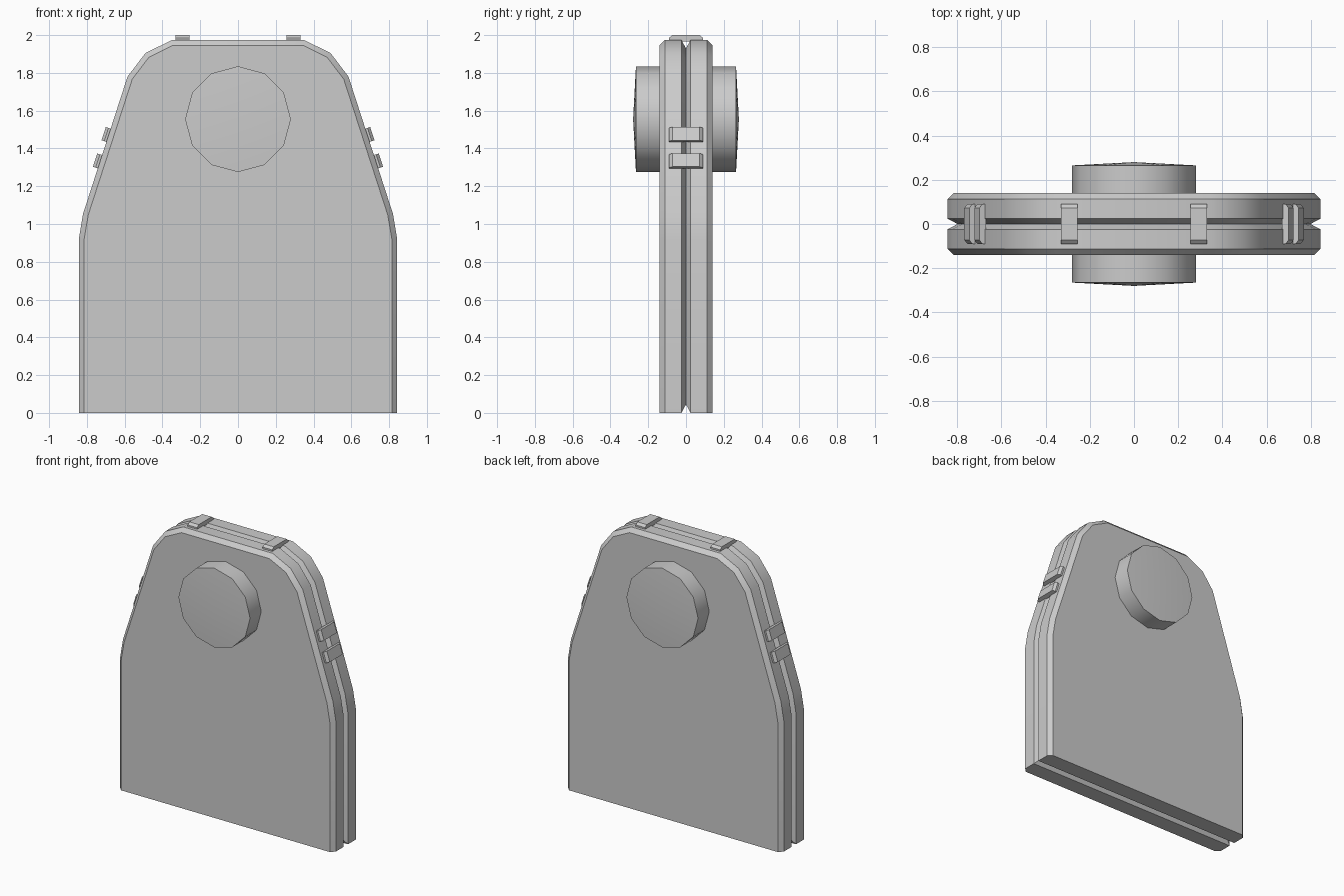
import bpy, bmesh, math
from mathutils import Matrix, Vector

cube = bpy.data.objects.get("Cube")
if cube:
    bpy.data.objects.remove(cube, do_unlink=True)

grey = bpy.data.materials.new("light_grey")
grey.use_nodes = True
COLOUR = (0.6, 0.6, 0.6, 1)
grey.diffuse_color = COLOUR
grey.node_tree.nodes["Principled BSDF"].inputs["Base Color"].default_value = COLOUR


def finish(bm, name):
    """Turn a bmesh into a shaded object."""
    bmesh.ops.recalc_face_normals(bm, faces=bm.faces)
    mesh = bpy.data.meshes.new(name)
    bm.to_mesh(mesh)
    bm.free()
    mesh.materials.append(grey)
    obj = bpy.data.objects.new(name, mesh)
    bpy.context.collection.objects.link(obj)
    bpy.ops.object.select_all(action='DESELECT')
    obj.select_set(True)
    bpy.context.view_layer.objects.active = obj
    bpy.ops.object.shade_smooth_by_angle(angle=math.radians(35))
    return obj


def loft(bm, rings):
    """Skin a list of closed rings and cap both ends."""
    loops = [[bm.verts.new(p) for p in ring] for ring in rings]
    n = len(loops[0])
    for a, b in zip(loops, loops[1:]):
        for i in range(n):
            j = (i + 1) % n
            bm.faces.new((a[i], a[j], b[j], b[i]))
    bm.faces.new(loops[0])
    bm.faces.new(loops[-1])


def inset(points, d):
    """Offset a counter-clockwise outline inward with mitred corners."""
    result = []
    for i, p in enumerate(points):
        a = (p - points[i - 1]).normalized()
        b = (points[(i + 1) % len(points)] - p).normalized()
        na, nb = Vector((-a.y, a.x)), Vector((-b.y, b.x))
        result.append(p + (na + nb) * d / (1 + na.dot(nb)))
    return result


# Slab with chamfered rims and a V groove running round its edge
half = [(0.843, 0), (0.843, 0.92), (0.82, 1.055), (0.585, 1.78), (0.49, 1.905), (0.35, 1.974)]
outline = [Vector(p) for p in half] + [Vector((-x, z)) for x, z in reversed(half)]
RIM, GROOVE = 0.028, 0.045
sections = [(-0.14, RIM), (-0.112, 0), (-0.024, 0), (0, GROOVE), (0.024, 0), (0.112, 0), (0.14, RIM)]
rings = []
for y, depth in sections:
    ring = inset(outline, depth)
    if depth == RIM:  # the base edge is not chamfered
        ring[0].y = ring[-1].y = 0
    rings.append([(p.x, y, p.y) for p in ring])
bm = bmesh.new()
loft(bm, rings)
finish(bm, "body_slab")

# Twelve-sided discs with shallow pointed caps
for name, side in (("front_disc", -1), ("back_disc", 1)):
    bm = bmesh.new()
    circles = []
    for y in (0.135, 0.265):
        circles.append([(0.28 * math.sin(k * math.tau / 12), side * y,
                         1.555 + 0.28 * math.cos(k * math.tau / 12)) for k in range(12)])
    loft(bm, circles)
    bm.faces.ensure_lookup_table()
    cap = bm.faces[-1]
    tip = bmesh.ops.poke(bm, faces=[cap])["verts"][0]
    tip.co.y = side * 0.28
    finish(bm, name)

# Small clips bridging the groove
clip_half = [(0.09, -0.006), (0.09, 0.012), (0.072, 0.027)]
clip_profile = clip_half + [(-y, h) for y, h in reversed(clip_half)]


def clip(name, x, z, tilt):
    bm = bmesh.new()
    loft(bm, [[(w, y, h) for y, h in clip_profile] for w in (-0.037, 0.037)])
    bm.transform(Matrix.Translation((x, 0, z)) @ Matrix.Rotation(tilt, 4, 'Y'))
    finish(bm, name)


lower, upper = outline[2], outline[3]
slope = upper - lower
lean = math.atan2(slope.y, -slope.x)
for label, s in (("left", 1), ("right", -1)):
    clip(label + "_top_clip", s * 0.293, 1.973, 0)
    for part, z in (("upper", 1.47), ("lower", 1.33)):
        x = lower.x + slope.x * (z - lower.y) / slope.y
        clip(f"{label}_{part}_side_clip", s * x, z, s * lean)
